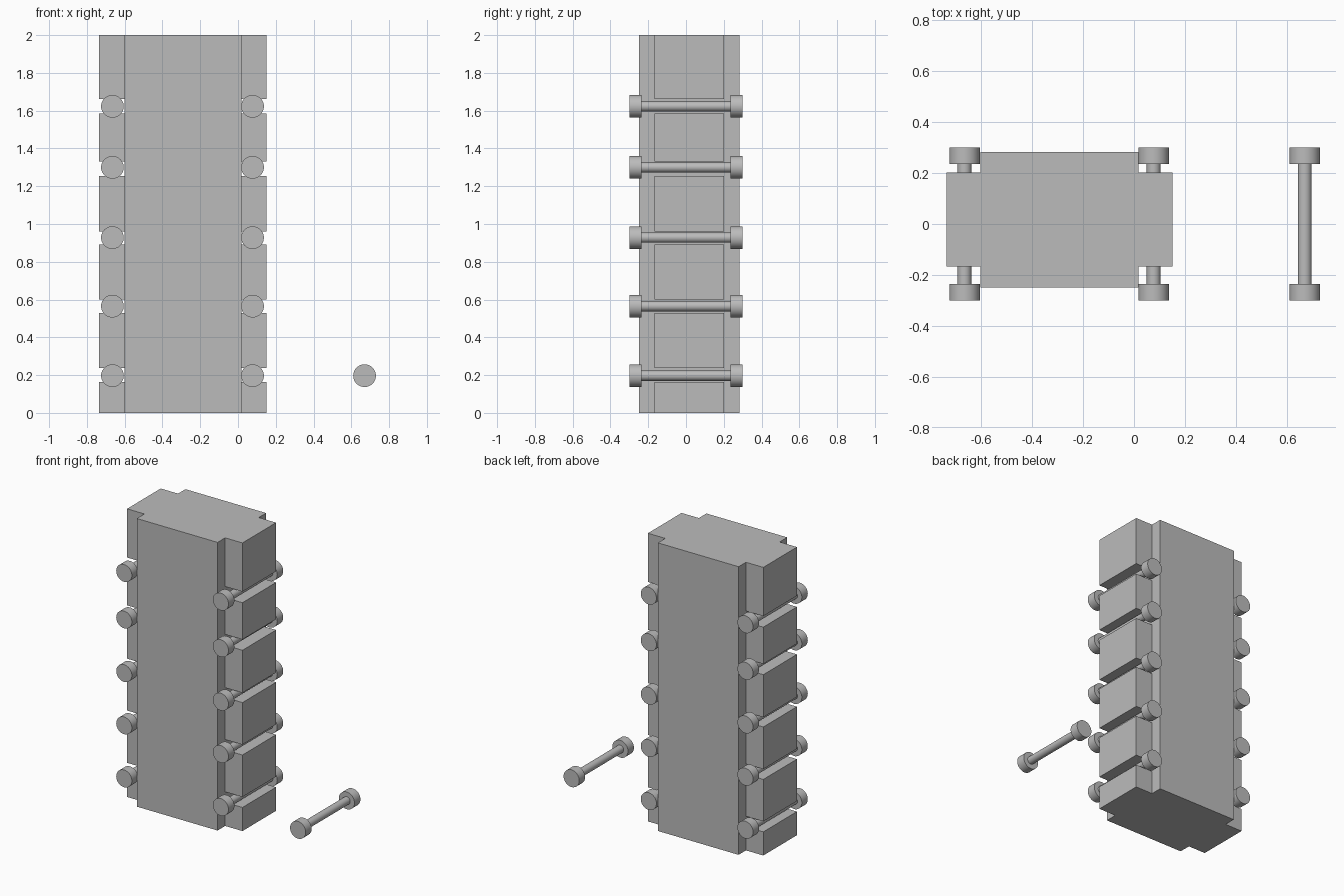
import bpy, bmesh
from mathutils import Matrix

cube = bpy.data.objects.get("Cube")
if cube:
    bpy.data.objects.remove(cube, do_unlink=True)

HEIGHT = 2.0
CORE_L, CORE_R = -0.602, 0.018      # column sides
WING_L, WING_R = -0.735, 0.151      # outer faces of the side ribs
WING_FRONT, WING_BACK = -0.167, 0.202
SLOTS = [(0.164, 0.237), (0.528, 0.60), (0.892, 0.96), (1.255, 1.33), (1.585, 1.662)]
PIN_Z = [0.197, 0.565, 0.928, 1.30, 1.623]
PIN_X = [-0.665, 0.077]

grey = bpy.data.materials.new("plain_grey")
grey.use_nodes = True
COLOUR = (0.5, 0.5, 0.5, 1)
grey.diffuse_color = COLOUR
grey.node_tree.nodes["Principled BSDF"].inputs["Base Color"].default_value = COLOUR


def finish(name, bm):
    bmesh.ops.recalc_face_normals(bm, faces=bm.faces)
    mesh = bpy.data.meshes.new(name)
    bm.to_mesh(mesh)
    bm.free()
    mesh.materials.append(grey)
    obj = bpy.data.objects.new(name, mesh)
    bpy.context.collection.objects.link(obj)
    return obj


def plate(name, outline, front, back):
    """Extrude an x-z outline from front to back along y."""
    bm = bmesh.new()
    face = bm.faces.new([bm.verts.new((x, front, z)) for x, z in outline])
    new = bmesh.ops.extrude_face_region(bm, geom=[face])["geom"]
    verts = [v for v in new if isinstance(v, bmesh.types.BMVert)]
    bmesh.ops.translate(bm, vec=(0, back - front, 0), verts=verts)
    return finish(name, bm)


def comb_edge(outer, inner):
    """Side edge of the ribbed plate, from bottom to top."""
    pts = [(outer, 0)]
    for low, high in SLOTS:
        pts += [(outer, low), (inner, low), (inner, high), (outer, high)]
    return pts + [(outer, HEIGHT)]


# Column: ribbed middle plate with a slab on the front and back
plate("ribbed_body", comb_edge(WING_R, CORE_R) + comb_edge(WING_L, CORE_L)[::-1],
      WING_FRONT, WING_BACK)
slab = [(CORE_L, 0), (CORE_R, 0), (CORE_R, HEIGHT), (CORE_L, HEIGHT)]
plate("front_slab", slab, -0.25, WING_FRONT)
plate("back_slab", slab, WING_BACK, 0.283)


def pin(name, x, z):
    """Lathed double-headed pin lying along y."""
    bm = bmesh.new()
    half = [(0, 0.30), (0.06, 0.30), (0.06, 0.235), (0.027, 0.235)]
    profile = half + [(r, -y) for r, y in reversed(half)]
    verts = [bm.verts.new((r, y, 0)) for r, y in profile]
    edges = [bm.edges.new(pair) for pair in zip(verts, verts[1:])]
    bmesh.ops.spin(bm, geom=verts + edges, cent=(0, 0, 0), axis=(0, 1, 0),
                   angle=6.2831853, steps=40)
    bmesh.ops.remove_doubles(bm, verts=bm.verts, dist=0.0005)
    bmesh.ops.transform(bm, matrix=Matrix.Translation((x, 0, z)), verts=bm.verts)
    obj = finish(name, bm)
    bpy.ops.object.select_all(action="DESELECT")
    obj.select_set(True)
    bpy.context.view_layer.objects.active = obj
    bpy.ops.object.shade_smooth_by_angle(angle=0.6)


# Pins seated in the slots, and one loose pin beside the column
for side, x in zip(("right", "left"), PIN_X):
    for i, z in enumerate(PIN_Z):
        pin(f"{side}_pin_{i + 1}", x, z)
pin("loose_pin", 0.67, PIN_Z[0])
